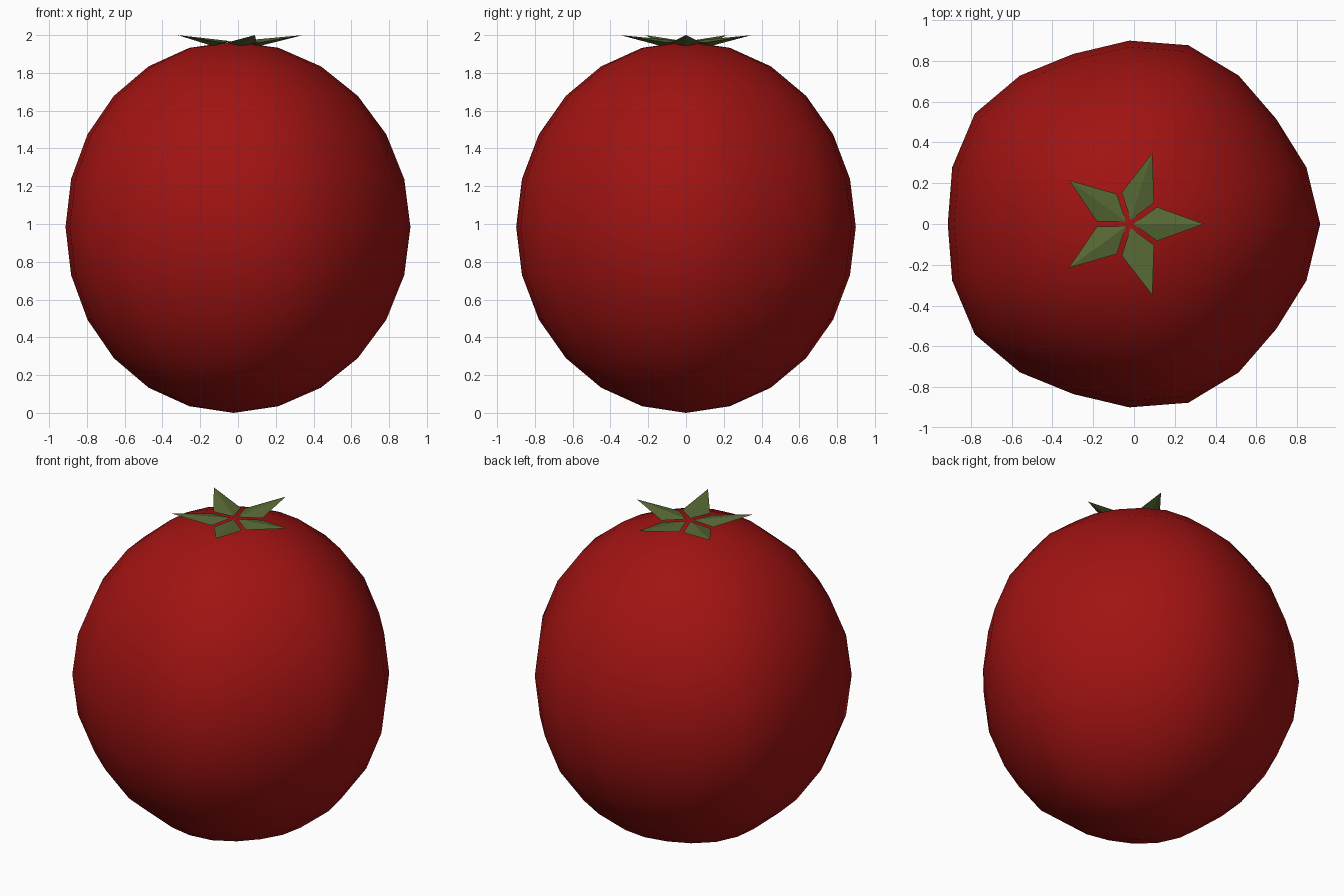
import bpy, bmesh, math
from mathutils import Matrix

if "Cube" in bpy.data.objects:
    bpy.data.objects.remove(bpy.data.objects["Cube"])

CX = -0.023          # axis of the fruit
SEGS, RINGS = 20, 12


def material(name, rgb):
    m = bpy.data.materials.new(name)
    m.diffuse_color = (*rgb, 1)
    m.use_nodes = True
    m.node_tree.nodes["Principled BSDF"].inputs["Base Color"].default_value = m.diffuse_color
    return m


def finish(bm, name, mat, smooth):
    bmesh.ops.recalc_face_normals(bm, faces=bm.faces[:])
    for f in bm.faces:
        f.smooth = smooth
    me = bpy.data.meshes.new(name)
    bm.to_mesh(me)
    bm.free()
    me.materials.append(mat)
    ob = bpy.data.objects.new(name, me)
    bpy.context.collection.objects.link(ob)
    return ob


red = material("tomato red", (0.35, 0.0065, 0.006))
green = material("leaf green", (0.095, 0.14, 0.034))

# Fruit: a sphere with five soft lobes that fade towards the poles
bm = bmesh.new()
rings = []
for i in range(1, RINGS):
    phi = math.pi * i / RINGS
    s = math.sin(phi)
    ring = []
    for j in range(SEGS):
        t = 2 * math.pi * j / SEGS
        r = s * (1 + 0.025 * s * math.cos(5 * t))
        ring.append(bm.verts.new((CX + 0.913 * r * math.cos(t),
                                  0.899 * r * math.sin(t),
                                  0.984 - 0.982 * math.cos(phi))))
    rings.append(ring)
bottom = bm.verts.new((CX, 0, 0.0))
top = bm.verts.new((CX, 0, 1.966))
for j in range(SEGS):
    k = (j + 1) % SEGS
    for a, b in zip(rings, rings[1:]):
        bm.faces.new((a[j], a[k], b[k], b[j]))
    bm.faces.new((bottom, rings[0][k], rings[0][j]))
    bm.faces.new((top, rings[-1][j], rings[-1][k]))
finish(bm, "fruit", red, True)

# Calyx: five pointed leaves with a keel underneath, tips raised
for n in range(5):
    bm = bmesh.new()
    inner, left, tip, right, keel = [bm.verts.new(p) for p in (
        (0.020, 0, 1.968), (0.136, 0.083, 1.960), (0.366, 0, 2.0),
        (0.136, -0.083, 1.960), (0.136, 0, 1.942))]
    bm.faces.new((inner, right, tip))
    bm.faces.new((inner, tip, left))
    for a, b in ((inner, left), (left, tip), (tip, right), (right, inner)):
        bm.faces.new((a, b, keel))
    bm.transform(Matrix.Translation((CX, 0, 0)) @ Matrix.Rotation(math.radians(72 * n), 4, 'Z'))
    finish(bm, f"leaf_{n + 1}", green, False)
